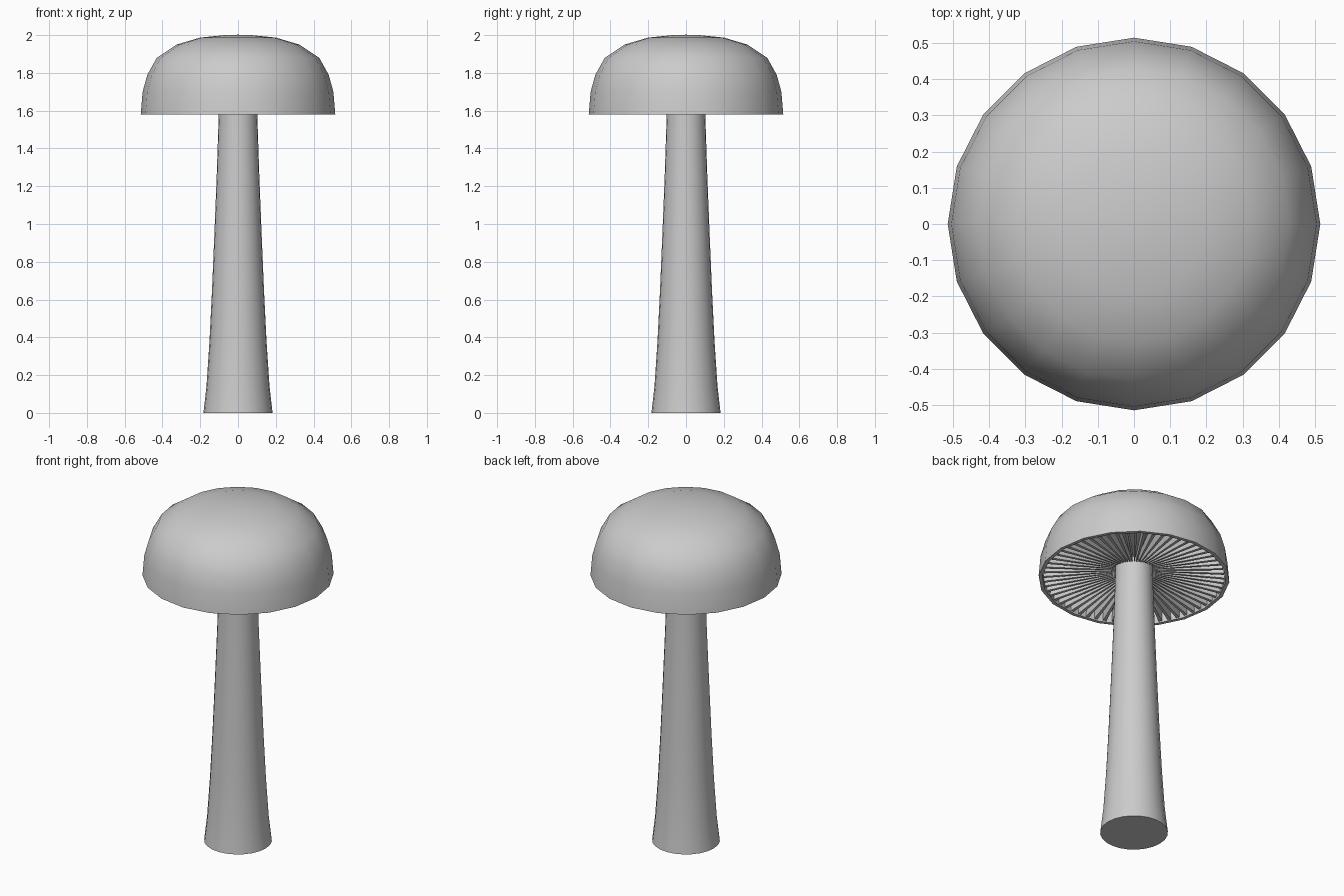
import bpy, bmesh
from math import cos, sin, tau

if "Cube" in bpy.data.objects:
    bpy.data.objects.remove(bpy.data.objects["Cube"])


def finish(name, bm, smooth=True):
    bmesh.ops.recalc_face_normals(bm, faces=bm.faces)
    me = bpy.data.meshes.new(name)
    bm.to_mesh(me)
    bm.free()
    ob = bpy.data.objects.new(name, me)
    bpy.context.collection.objects.link(ob)
    if smooth:
        bpy.ops.object.select_all(action='DESELECT')
        ob.select_set(True)
        bpy.context.view_layer.objects.active = ob
        bpy.ops.object.shade_smooth_by_angle(angle=0.7)
    return ob


def lathe(name, profile, sides):
    # closed revolve of an (r, z) profile; the ends lie on the axis
    bm = bmesh.new()
    rings = []
    for r, z in profile:
        if r == 0:
            rings.append([bm.verts.new((0, 0, z))] * sides)
        else:
            rings.append([bm.verts.new((r * cos(tau * i / sides), r * sin(tau * i / sides), z))
                          for i in range(sides)])
    for a, b in zip(rings, rings[1:]):
        for i in range(sides):
            j = (i + 1) % sides
            bm.faces.new(list(dict.fromkeys((a[i], a[j], b[j], b[i]))))
    return finish(name, bm)


# Flared stem
lathe("stem", [(0, 0), (0.183, 0), (0.167, 0.14), (0.151, 0.38), (0.138, 0.64),
               (0.125, 0.95), (0.113, 1.25), (0.102, 1.58), (0.1, 1.68), (0, 1.68)], 24)

# Domed cap with a thin rim and a recessed underside
lathe("cap", [(0, 2.002), (0.06, 2.001), (0.2, 1.987), (0.325, 1.95), (0.43, 1.88),
              (0.48, 1.79), (0.505, 1.70), (0.515, 1.58), (0.495, 1.58),
              (0.485, 1.65), (0.12, 1.66), (0, 1.66)], 20)

# Radial gills: thin wedges under the cap
bm = bmesh.new()
count = 60
for k in range(count):
    a = tau * (k + 0.5) / count
    r_out = 0.487
    loops = []
    for r, zlow, half in ((0.12, 1.62, 0.003), (r_out, 1.585, 0.009)):
        loops.append([bm.verts.new((r * cos(a) - s * half * sin(a),
                                    r * sin(a) + s * half * cos(a), z))
                      for s, z in ((-1, zlow), (1, zlow), (1, 1.665), (-1, 1.665))])
    p, q = loops
    bm.faces.new(p)
    bm.faces.new(q)
    for i in range(4):
        j = (i + 1) % 4
        bm.faces.new((p[i], p[j], q[j], q[i]))
finish("gills", bm, smooth=False)
